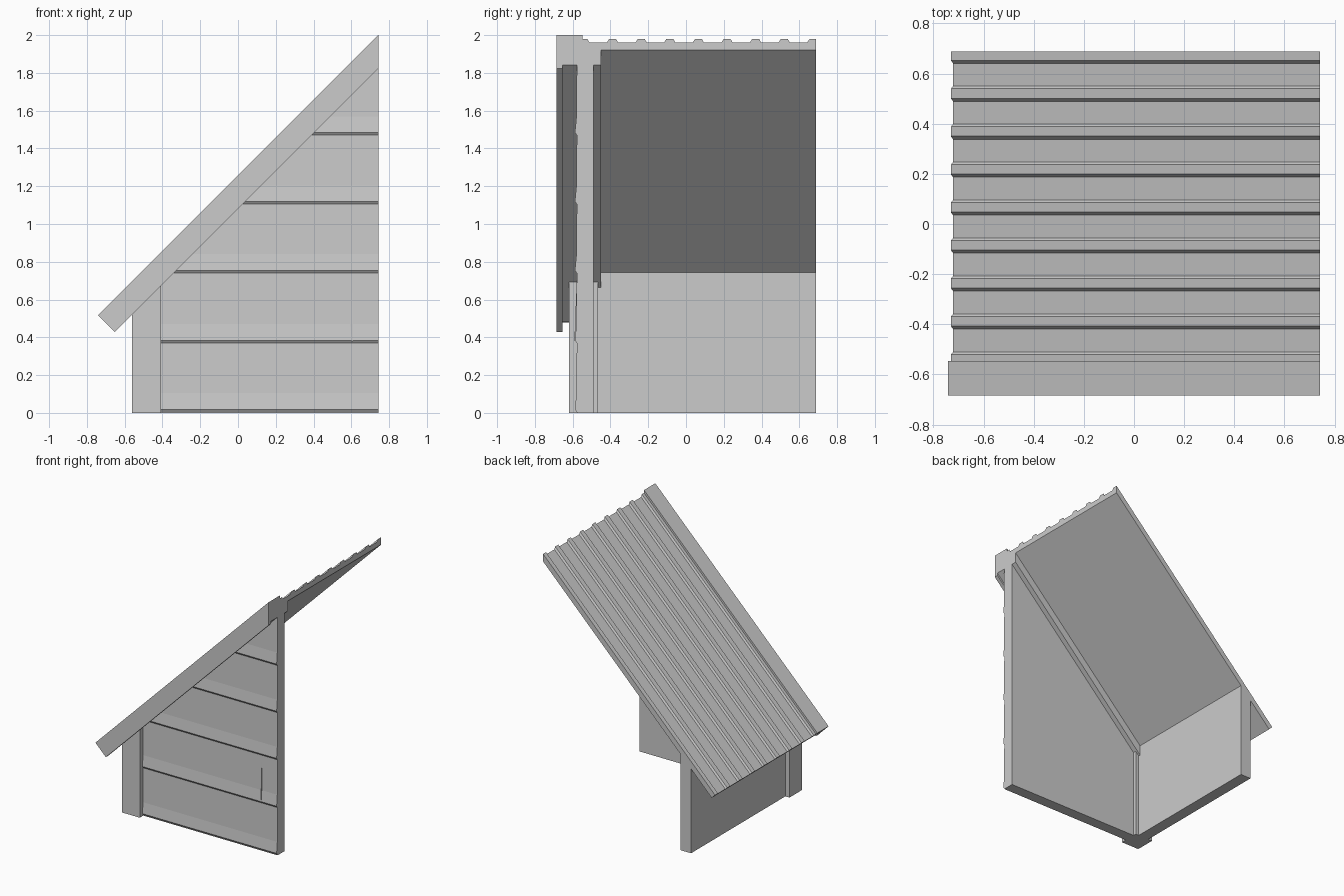
import bpy, bmesh
from mathutils import Vector

if "Cube" in bpy.data.objects:
    bpy.data.objects.remove(bpy.data.objects["Cube"])

XR = 0.7425          # open right-hand end of the module
grey = bpy.data.materials.new("grey")
grey.diffuse_color = (0.6, 0.6, 0.6, 1)
grey.use_nodes = True
grey.node_tree.nodes["Principled BSDF"].inputs["Base Color"].default_value = grey.diffuse_color


def finish(name, bm):
    bmesh.ops.recalc_face_normals(bm, faces=bm.faces)
    me = bpy.data.meshes.new(name)
    bm.to_mesh(me)
    bm.free()
    me.materials.append(grey)
    ob = bpy.data.objects.new(name, me)
    bpy.context.collection.objects.link(ob)
    return ob


def prism(points, step):
    """Extrude a closed planar outline along a vector."""
    bm = bmesh.new()
    face = bm.faces.new([bm.verts.new(p) for p in points])
    ext = bmesh.ops.extrude_face_region(bm, geom=[face])
    bmesh.ops.translate(bm, vec=step,
                        verts=[v for v in ext["geom"] if isinstance(v, bmesh.types.BMVert)])
    return bm


def trim_to_slope(bm, c):
    """Remove everything above the 45 degree plane z = x + c and cap the cut."""
    cut = bmesh.ops.bisect_plane(bm, geom=bm.verts[:] + bm.edges[:] + bm.faces[:],
                                 plane_co=(0, 0, c), plane_no=(-1, 0, 1), clear_outer=True)
    edges = [e for e in cut["geom_cut"] if isinstance(e, bmesh.types.BMEdge)]
    if edges:
        bmesh.ops.contextual_create(bm, geom=edges)


def box(name, x0, x1, y0, y1, z1, slope):
    bm = prism([(x0, y0, 0), (x1, y0, 0), (x1, y1, 0), (x0, y1, 0)], Vector((0, 0, z1)))
    trim_to_slope(bm, slope)
    return finish(name, bm)


def sloped(name, section, eave):
    """Sweep a (y, offset) section up the roof slope, eave cut square to the slope."""
    bm = prism([(XR, y, XR + c) for y, c in section], Vector((-2, 0, -2)))
    for v in bm.verts:
        if v.co.x < 0:
            c = v.co.z - v.co.x
            v.co.x, v.co.z = (eave - c) / 2, (eave + c) / 2
    return finish(name, bm)


# Front wall: lapped boards, each with a sloping drip edge at the bottom
laps = [0.005, 0.37, 0.74, 1.105, 1.47, 1.84]
outline = [(-0.49, 0), (-0.577, 0)]
for low, high in zip(laps, laps[1:]):
    outline += [(-0.578, low), (-0.588, low + 0.014), (-0.58, low + 0.1), (-0.578, high - 0.002)]
outline += [(-0.578, 2.0), (-0.49, 2.0)]
bm = prism([(-0.43, y, z) for y, z in outline], Vector((XR + 0.43, 0, 0)))
trim_to_slope(bm, 1.13)
finish("front_wall_boards", bm)

# Raised split in the second board
bm = bmesh.new()
a, b, c, d = [bm.verts.new(p) for p in
              [(0.585, -0.58, 0.385), (0.61, -0.591, 0.38), (0.61, -0.578, 0.71), (0.61, -0.575, 0.38)]]
for tri in [(a, b, c), (a, d, b), (b, d, c), (a, c, d)]:
    bm.faces.new(tri)
finish("board_split", bm)

# Side wall and corner post
box("side_wall", -0.525, -0.435, -0.5, 0.688, 1.0, 1.19)
box("corner_post", -0.56, -0.407, -0.62, -0.465, 1.0, 1.13)

# Gable edge: rafter beam, outer fascia board and raised roof trim
sloped("gable_beam", [(-0.655, 1.10), (-0.45, 1.10), (-0.45, 1.2), (-0.655, 1.2)], -0.14)
sloped("gable_fascia", [(-0.685, 1.08), (-0.655, 1.08), (-0.655, 1.18),
                        (-0.547, 1.18), (-0.547, 1.258), (-0.685, 1.258)], -0.225)

# Ribbed roof sheet
ribs = [-0.547 + 0.1515 * i for i in range(9)]
END = 0.688
section = [(END, 1.178), (-0.56, 1.178), (-0.56, 1.236)]
for i, y in enumerate(ribs):
    if i:
        section += [(y - 0.024, 1.218), (y - 0.012, 1.236)]
    if i < len(ribs) - 1:
        section += [(y + 0.026, 1.236), (y + 0.036, 1.218)]
section += [(END, 1.236)]
sloped("ribbed_roof", section, -0.225)
